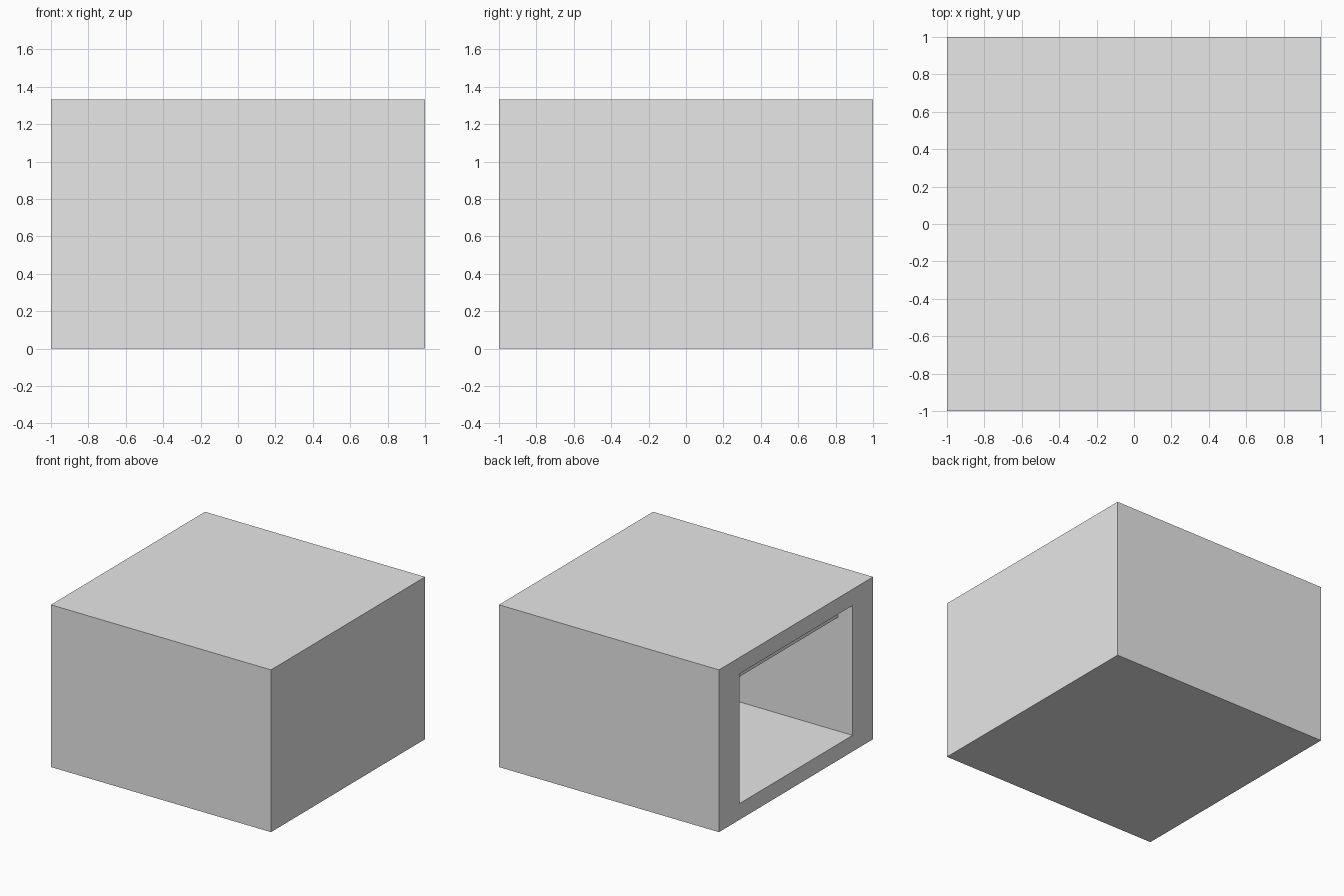
import bpy
import bmesh
from mathutils import Vector

cube = bpy.data.objects.get("Cube")
if cube:
    bpy.data.objects.remove(cube, do_unlink=True)

U = 2 / 15          # module: the block is 15 x 15 x 10 modules
HEIGHT = 10 * U

grey = bpy.data.materials.new("light_grey")
grey.use_nodes = True
grey.diffuse_color = (0.8, 0.8, 0.8, 1)
grey.node_tree.nodes["Principled BSDF"].inputs["Base Color"].default_value = grey.diffuse_color


def box(name, low, high):
    """Axis-aligned box between two corners."""
    low, high = Vector(low), Vector(high)
    bm = bmesh.new()
    bmesh.ops.create_cube(bm, size=1)
    for v in bm.verts:
        v.co = (low + high) / 2 + v.co * (high - low)
    mesh = bpy.data.meshes.new(name)
    bm.to_mesh(mesh)
    bm.free()
    mesh.materials.append(grey)
    obj = bpy.data.objects.new(name, mesh)
    bpy.context.collection.objects.link(obj)
    return obj


def carve(target, name, low, high):
    """Subtract a hidden box from the target."""
    cutter = box(name, low, high)
    cutter.hide_render = True
    cutter.hide_set(True)
    cutter.display_type = "WIRE"
    mod = target.modifiers.new(name, "BOOLEAN")
    mod.operation = "DIFFERENCE"
    mod.solver = "EXACT"
    mod.object = cutter
    bpy.context.view_layer.update()
    # Bake the cut so that no helper is left behind
    result = bpy.data.meshes.new_from_object(target.evaluated_get(bpy.context.evaluated_depsgraph_get()))
    target.modifiers.clear()
    target.data = result
    bpy.data.objects.remove(cutter, do_unlink=True)


# Hollow block, open on one side
shell = box("shell", (-1, -1, 0), (1, 1, HEIGHT))
wall, floor = 1 - 2 * U, U

# Main chamber with a thick ceiling
carve(shell, "chamber_cutter", (-1 - U, -wall, floor), (wall, wall, HEIGHT - 2 * U))
# Taller step just inside the opening
carve(shell, "entrance_cutter", (-1 - U, -wall, floor), (-1 + U, wall, HEIGHT - U))
